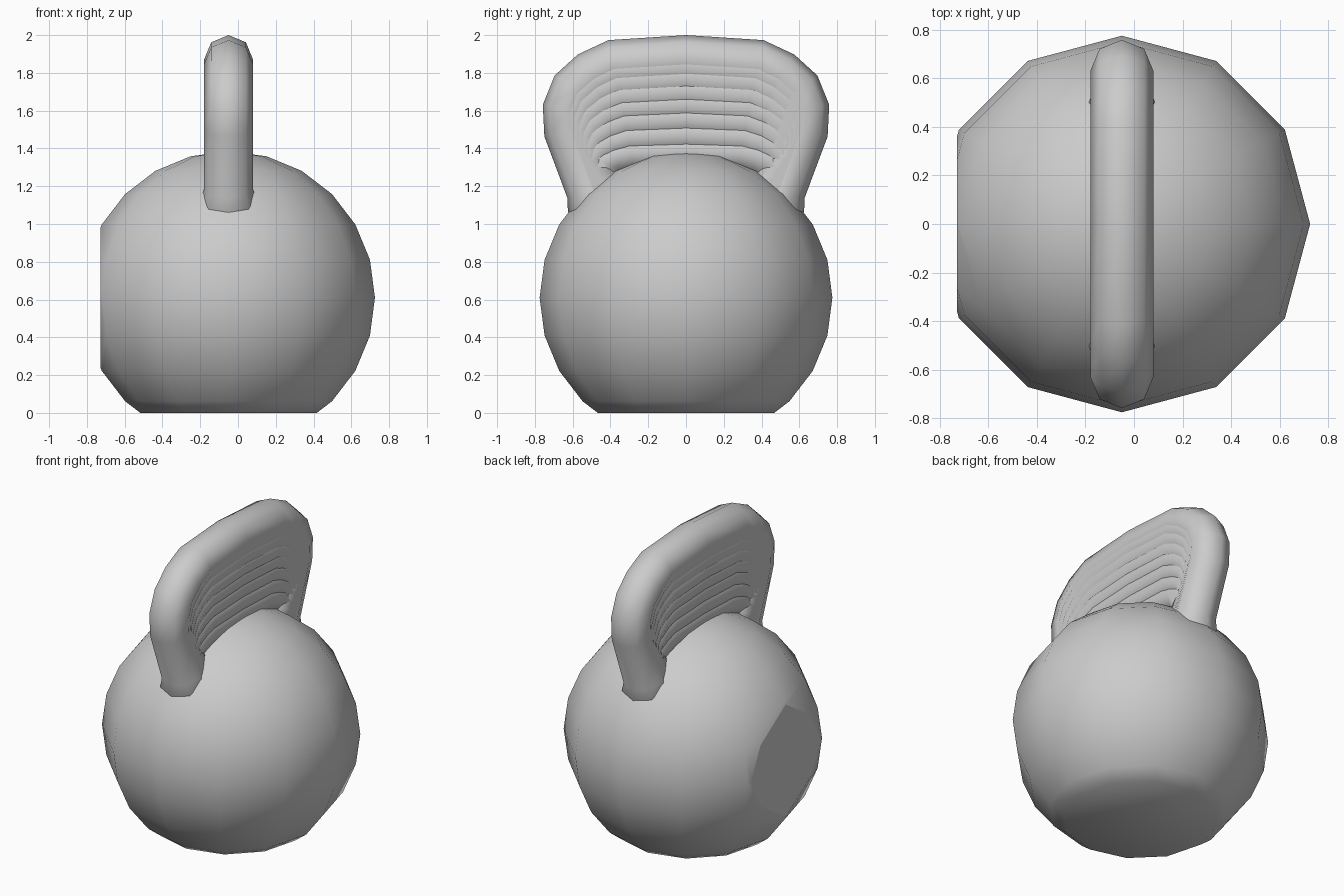
import bpy, bmesh, math
from mathutils import Vector, Matrix

if "Cube" in bpy.data.objects:
    bpy.data.objects.remove(bpy.data.objects["Cube"])

CX = -0.05  # shared centre line of ball and handle


def finish(bm, name):
    bmesh.ops.recalc_face_normals(bm, faces=bm.faces[:])
    mesh = bpy.data.meshes.new(name)
    bm.to_mesh(mesh)
    bm.free()
    obj = bpy.data.objects.new(name, mesh)
    bpy.context.collection.objects.link(obj)
    return obj


def tube(name, path, radii, sides=8):
    """Sweep a polygon along a path lying in the y-z plane."""
    bm = bmesh.new()
    rings = []
    for i, p in enumerate(path):
        a, b = path[max(i - 1, 0)], path[min(i + 1, len(path) - 1)]
        t = Vector((0, b[0] - a[0], b[1] - a[1])).normalized()
        side = Vector((1, 0, 0))
        out = t.cross(side)
        c = Vector((CX, p[0], p[1]))
        ring = []
        for k in range(sides):
            ang = 2 * math.pi * k / sides
            ring.append(bm.verts.new(c + radii[i] * (side * math.cos(ang) + out * math.sin(ang))))
        rings.append(ring)
    for r, s in zip(rings, rings[1:]):
        for k in range(sides):
            n = (k + 1) % sides
            bm.faces.new((r[k], r[n], s[n], s[k])).smooth = True
    bm.faces.new(rings[0])
    bm.faces.new(rings[-1])
    return finish(bm, name)


# ball: low-poly sphere sliced flat underneath and on the left
bm = bmesh.new()
bmesh.ops.create_uvsphere(bm, u_segments=12, v_segments=12, radius=0.775,
                          matrix=Matrix.Translation((CX, 0, 0.61)))
for f in bm.faces:
    f.smooth = True
for co, no, smooth in (((0, 0, 0), (0, 0, -1), True), ((-0.728, 0, 0), (-1, 0, 0), False)):
    cut = bmesh.ops.bisect_plane(bm, geom=bm.verts[:] + bm.edges[:] + bm.faces[:],
                                 plane_co=co, plane_no=no, clear_outer=True)
    edges = [e for e in cut['geom_cut'] if isinstance(e, bmesh.types.BMEdge)]
    cap = bmesh.ops.edgeloop_fill(bm, edges=edges)['faces']
    for f in cap:
        f.smooth = smooth
        if not smooth:
            for e in f.edges:
                e.smooth = False
finish(bm, "ball")

# handle: half path mirrored, flared where it meets the ball
half = [(0.39, 1.845), (0.5, 1.79), (0.59, 1.71), (0.63, 1.61), (0.625, 1.5),
        (0.505, 1.18), (0.49, 1.13), (0.42, 1.0)]
path = [(-y, z) for y, z in reversed(half)] + [(0, 1.87)] + half
radii = [0.13] * len(path)
for i in (1, -2):
    radii[i] = 0.15
tube("handle", path, radii)

# grip ridges: nested, shrinking copies filling the handle opening
for k, top in enumerate((1.83, 1.77, 1.70, 1.63, 1.555, 1.47, 1.385), 1):
    sy, sz = 1 - 0.25 * k / 7, (top - 1.13) / 0.74
    ridge = [(y * sy, 1.13 + (z - 1.13) * sz) for y, z in path]
    tube(f"grip_ridge_{k}", ridge, [0.13 - 0.004 * k] * len(ridge))
